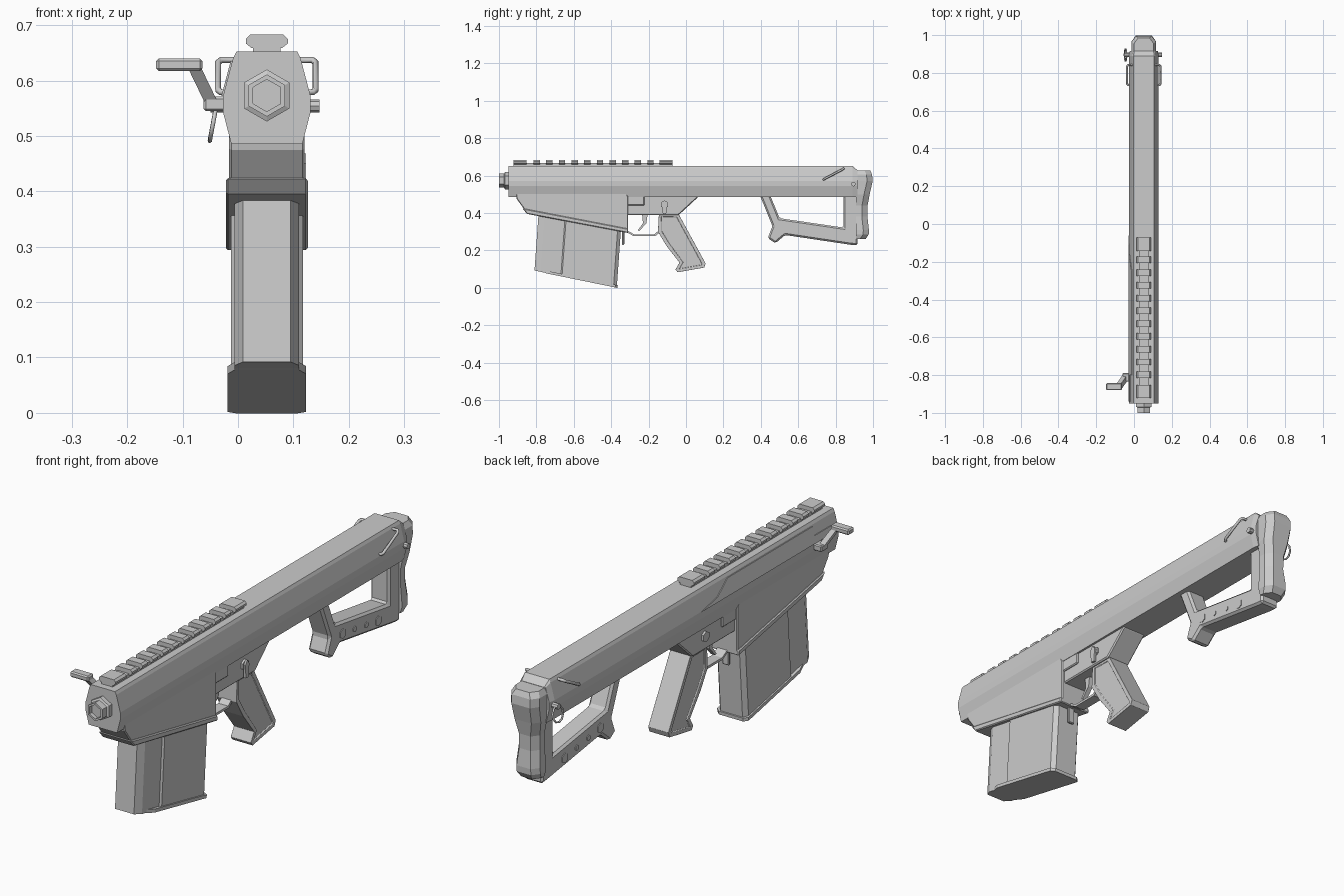
import bpy, bmesh, math
from mathutils import Vector

CX = 0.052  # centre plane of the gun


def loft(name, rings, bevel=0.0, panel=0.0):
    """Skin equal-length point rings and cap both ends."""
    bm = bmesh.new()
    vs = [[bm.verts.new(p) for p in r] for r in rings]
    n = len(rings[0])
    for a, b in zip(vs, vs[1:]):
        for i in range(n):
            j = (i + 1) % n
            bm.faces.new((a[i], a[j], b[j], b[i]))
    caps = [bm.faces.new(vs[0]), bm.faces.new(vs[-1])]
    bmesh.ops.recalc_face_normals(bm, faces=bm.faces)
    if panel:
        for c in caps:
            bmesh.ops.inset_region(bm, faces=[c], thickness=panel, depth=0)
            bmesh.ops.inset_region(bm, faces=[c], thickness=0.003, depth=-0.004)
    me = bpy.data.meshes.new(name)
    bm.to_mesh(me)
    bm.free()
    ob = bpy.data.objects.new(name, me)
    bpy.context.collection.objects.link(ob)
    if bevel:
        m = ob.modifiers.new("bevel", 'BEVEL')
        m.width, m.segments, m.limit_method = bevel, 1, 'ANGLE'
        m.angle_limit = math.radians(40)
    return ob


def prism(name, pts, half, bevel=0.0, panel=0.0, x=CX):
    """Side profile (y, z) given thickness across x."""
    return loft(name, [[(x + s * half, y, z) for y, z in pts] for s in (-1, 1)], bevel, panel)


def box(name, x, y, z, bevel=0.0):
    return prism(name, [(y[0], z[0]), (y[1], z[0]), (y[1], z[1]), (y[0], z[1])],
                 (x[1] - x[0]) / 2, bevel, 0, (x[0] + x[1]) / 2)


def ngon(n, r, c, axis, at, turn=0.0):
    """Regular polygon ring perpendicular to x or y."""
    out = []
    for i in range(n):
        a = math.tau * i / n + turn
        u, w = c[0] + r * math.sin(a), c[1] + r * math.cos(a)
        out.append((at, u, w) if axis == 'x' else (u, at, w))
    return out


def rod(name, pts, r, cyclic=False):
    cu = bpy.data.curves.new(name, 'CURVE')
    cu.dimensions = '3D'
    cu.bevel_depth, cu.bevel_resolution, cu.use_fill_caps = r, 1, True
    sp = cu.splines.new('POLY')
    sp.points.add(len(pts) - 1)
    for p, co in zip(sp.points, pts):
        p.co = (*co, 1)
    sp.use_cyclic_u = cyclic
    ob = bpy.data.objects.new(name, cu)
    bpy.context.collection.objects.link(ob)
    return ob


# Long upper receiver with hex-like section, chamfered at the rear top
half_sec = [(0.055, 0.652), (0.061, 0.64), (0.079, 0.572), (0.079, 0.543), (0.064, 0.485)]
section = half_sec + [(-x, z) for x, z in reversed(half_sec)]
loft("upper_receiver", [[(CX + x * k, y, min(z, top)) for x, z in section]
     for y, k, top in ((-0.95, 1, 1), (0.89, 1, 1), (0.917, 0.93, 0.628))])

# Hex barrel nut with recessed bore
bc = (CX, 0.573)
loft("barrel_nut", [ngon(6, r, bc, 'y', y) for r, y in
     ((0.047, -0.945), (0.047, -0.968), (0.038, -0.972), (0.038, -1.0),
      (0.029, -1.0), (0.029, -0.985))])

# Top rail: neck, base strip and teeth
box("rail_neck", (CX - 0.025, CX + 0.025), (-0.922, -0.072), (0.648, 0.666))
teeth = [(-0.922, -0.852), (-0.142, -0.072)] + \
        [(-0.815 + 0.0676 * i, -0.781 + 0.0676 * i) for i in range(10)]
tooth = [(0.028, 0.659), (0.038, 0.667), (0.038, 0.675), (0.03, 0.683)]
tooth += [(-x, z) for x, z in reversed(tooth)]
for y0, y1 in teeth:
    loft("rail_tooth", [[(CX + x, y, z) for x, z in tooth] for y in (y0, y1)])

# Magazine well and its flared lip
prism("magazine_well", [(-0.912, 0.515), (-0.905, 0.475), (-0.862, 0.415), (-0.31, 0.305),
      (-0.31, 0.49), (-0.325, 0.515)], 0.068, 0.004)
prism("magazine_well_lip", [(-0.875, 0.425), (-0.85, 0.395), (-0.31, 0.293), (-0.31, 0.316)],
      0.074, 0.004)


# Slanted magazine with stepped side and base rim
def mag_ring(sec, front, rear):
    pts = sec + [(-x, t) for x, t in reversed(sec)]
    f, r = Vector(front), Vector(rear)
    return [(CX + x, *(f.lerp(r, t))) for x, t in pts]


mag_sec = [(0.043, 0), (0.058, 0.07), (0.058, 0.32), (0.065, 0.335), (0.065, 0.96), (0.05, 1)]
loft("magazine", [mag_ring(mag_sec, (-0.81, 0.092), (-0.37, 0.002)),
                  mag_ring(mag_sec, (-0.788, 0.40), (-0.348, 0.31))])
rim_sec = [(0.057, 0.13), (0.071, 0.22), (0.071, 0.98), (0.055, 1.01)]
loft("magazine_base", [mag_ring(rim_sec, (-0.81, 0.09), (-0.37, 0.0)),
                       mag_ring(rim_sec, (-0.809, 0.104), (-0.369, 0.014))])
box("magazine_catch", (CX - 0.015, CX + 0.015), (-0.342, -0.33), (0.23, 0.31), 0.003)

# Lower receiver, trigger group and grip
prism("lower_receiver", [(-0.32, 0.495), (0.065, 0.495), (0.065, 0.485), (-0.04, 0.388),
      (-0.32, 0.388)], 0.055, 0.005)
box("receiver_block", (CX - 0.062, CX + 0.062), (-0.315, -0.222), (0.44, 0.492), 0.004)
prism("trigger_guard", [(-0.315, 0.296), (-0.28, 0.276), (-0.165, 0.276), (-0.135, 0.30),
      (-0.12, 0.39), (-0.13, 0.39), (-0.145, 0.306), (-0.17, 0.286), (-0.277, 0.286),
      (-0.315, 0.306)], 0.022)
prism("trigger", [(-0.235, 0.395), (-0.205, 0.395), (-0.212, 0.345), (-0.25, 0.303),
      (-0.258, 0.307), (-0.23, 0.345)], 0.01)
prism("grip", [(-0.145, 0.395), (-0.04, 0.395), (0.105, 0.13), (0.097, 0.108), (-0.045, 0.083),
      (-0.056, 0.098), (-0.035, 0.135), (-0.105, 0.225), (-0.15, 0.30)], 0.046, 0.012, 0.018)
for s in (-1, 1):
    loft("selector_hub", [ngon(6, 0.022, (-0.115, 0.445), 'x', CX + s * d) for d in (0.05, 0.064)])
prism("selector_lever", [(-0.128, 0.45), (-0.115, 0.468), (-0.102, 0.45), (-0.106, 0.395),
      (-0.124, 0.395)], 0.005, 0, 0, CX + 0.066)

# Skeleton stock, bolts and butt pad
prism("stock_frame", [(0.395, 0.495), (0.45, 0.495), (0.50, 0.372), (0.842, 0.322),
      (0.842, 0.51), (0.918, 0.51), (0.918, 0.227), (0.88, 0.23), (0.53, 0.282),
      (0.478, 0.238), (0.437, 0.265), (0.462, 0.33)], 0.043, 0.009)
for y, z, r in ((0.543, 0.317, 0.021), (0.62, 0.306, 0.012), (0.695, 0.294, 0.012), (0.773, 0.281, 0.021)):
    loft("stock_bolt", [ngon(6, r, (y, z), 'x', CX + d) for d in (-0.046, 0.046)])

pad_rings = []
for z, back, h in ((0.627, 0.985, 0.052), (0.605, 0.995, 0.064), (0.57, 0.998, 0.064),
                   (0.50, 0.982, 0.060), (0.44, 0.971, 0.048), (0.38, 0.970, 0.048),
                   (0.31, 0.978, 0.054), (0.285, 0.977, 0.054), (0.26, 0.96, 0.046)):
    side = [(h, 0.91), (h, back - 0.03), (h - 0.022, back)]
    pad_rings.append([(CX + x, y, z) for x, y in side + [(-x, y) for x, y in reversed(side)]])
loft("butt_pad", pad_rings)

# Sling loops on both sides
for s in (-1, 1):
    rod("sling_loop", [(CX + s * d, y, z) for d, y, z in
        ((0.055, 0.842, 0.637), (0.083, 0.842, 0.637), (0.088, 0.835, 0.632),
         (0.088, 0.742, 0.583), (0.083, 0.735, 0.579), (0.065, 0.735, 0.579))], 0.006)

# Rear takedown pin with pull ring on the left
loft("takedown_pin", [ngon(8, 0.012, (0.895, 0.554), 'x', x) for x in (-0.05, 0.147)])
rod("pull_ring", [(-0.045 + 0.006 * math.cos(a), 0.895 + 0.033 * math.sin(a),
    0.523 + 0.032 * math.cos(a)) for a in (math.tau * i / 10 for i in range(10))], 0.004, True)

# Left side cover panel lying on the slanted face
cover = [(-0.06, 0.572), (-0.17, 0.59), (-0.25, 0.635), (-0.80, 0.635), (-0.80, 0.60),
         (-0.94, 0.60), (-0.94, 0.572)]
loft("side_cover", [[(CX - 0.079 + (z - 0.572) * 0.265 - d, y, z) for y, z in cover]
     for d in (-0.004, 0.003)])

# Charging handle on the left
box("charging_handle_base", (-0.062, -0.02), (-0.835, -0.79), (0.545, 0.571), 0.004)
loft("charging_handle_arm", [[(x + a, y + b, z) for a, b in
     ((-0.012, -0.016), (0.012, -0.016), (0.012, 0.016), (-0.012, 0.016))]
     for x, y, z in ((-0.048, -0.815, 0.56), (-0.078, -0.858, 0.622))])
box("charging_handle_knob", (-0.148, -0.064), (-0.88, -0.842), (0.617, 0.64), 0.005)
